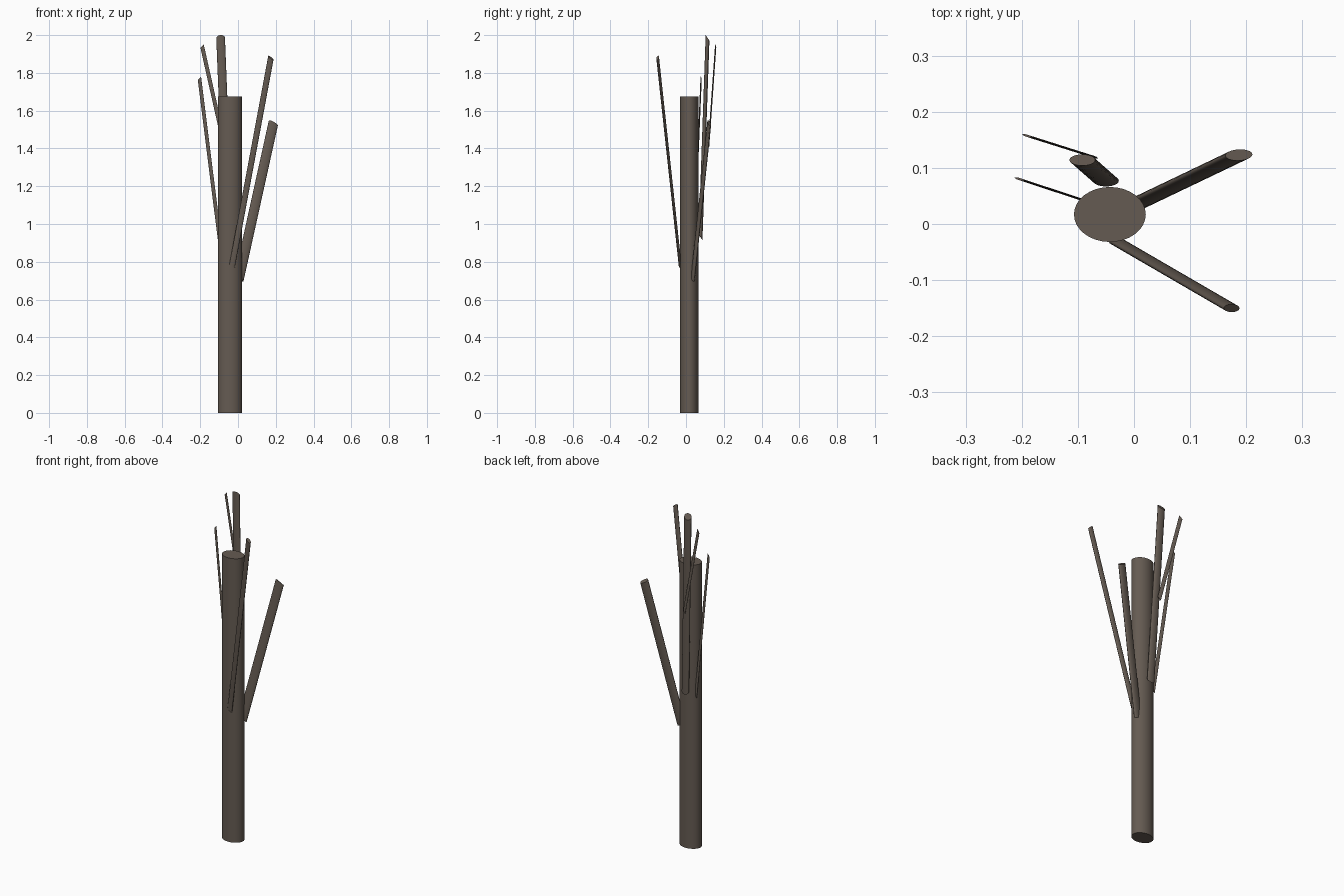
import bpy, bmesh
from math import sin, cos, pi

if "Cube" in bpy.data.objects:
    bpy.data.objects.remove(bpy.data.objects["Cube"])

bark = bpy.data.materials.new("bark")
bark.diffuse_color = (0.13, 0.105, 0.085, 1)
bark.use_nodes = True
bark.node_tree.nodes["Principled BSDF"].inputs["Base Color"].default_value = bark.diffuse_color
SIDES = 32


def limb(name, base, top, rx, ry, tilt=(0, 0), turn=0):
    """Elliptical cylinder from base to top, with sloping end caps."""
    bm = bmesh.new()
    rings = []
    for cx, cy, cz in (base, top):
        ring = []
        for i in range(SIDES):
            a = 2 * pi * i / SIDES
            u, v = rx * cos(a), ry * sin(a)
            x = u * cos(turn) - v * sin(turn)
            y = u * sin(turn) + v * cos(turn)
            ring.append(bm.verts.new((cx + x, cy + y, cz - tilt[0] * x - tilt[1] * y)))
        rings.append(ring)
    low, high = rings
    for i in range(SIDES):
        j = (i + 1) % SIDES
        bm.faces.new((low[i], low[j], high[j], high[i]))
    bm.faces.new(low[::-1])
    bm.faces.new(high)
    mesh = bpy.data.meshes.new(name)
    bm.to_mesh(mesh)
    bm.free()
    mesh.materials.append(bark)
    obj = bpy.data.objects.new(name, mesh)
    bpy.context.collection.objects.link(obj)
    bpy.ops.object.select_all(action='DESELECT')
    obj.select_set(True)
    bpy.context.view_layer.objects.active = obj
    bpy.ops.object.shade_smooth_by_angle(angle=0.6)


# main trunk
limb("trunk", (-0.043, 0.017, 0), (-0.043, 0.017, 1.675), 0.064, 0.049)

# branches leaving the trunk
limb("right_back_branch", (0.005, 0.036, 0.71), (0.187, 0.123, 1.534), 0.024, 0.010, (0.5, 0.8), 0.05)
limb("right_front_branch", (-0.031, -0.031, 0.78), (0.174, -0.150, 1.88), 0.014, 0.007, (0.7, -0.7))
limb("back_branch", (-0.050, 0.077, 0.93), (-0.092, 0.114, 1.985), 0.023, 0.010, (-0.05, 1.5))
limb("left_branch", (-0.095, 0.044, 0.90), (-0.204, 0.080, 1.771), 0.009, 0.002, (-1.0, 0.3), -0.3)

# twig leaving the back branch
limb("upper_twig", (-0.073, 0.120, 1.42), (-0.190, 0.157, 1.941), 0.009, 0.002, (-1.0, 0.3), -0.3)
